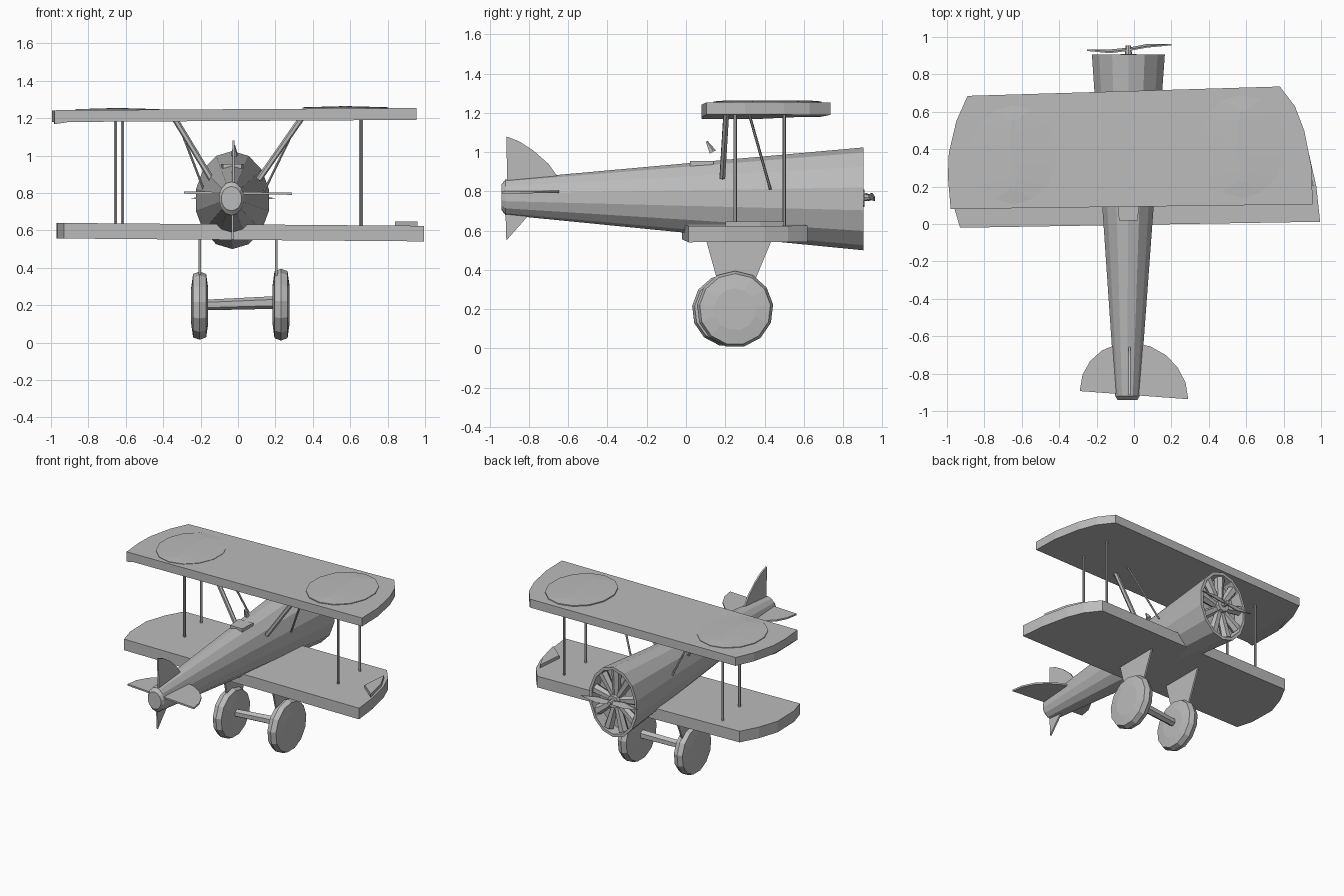
import bpy, bmesh
from math import cos, sin, pi
from mathutils import Vector, Matrix

if "Cube" in bpy.data.objects:
    bpy.data.objects.remove(bpy.data.objects["Cube"])

GREY = (0.5, 0.5, 0.5, 1)
mat = bpy.data.materials.new("plain grey")
mat.use_nodes = True
mat.diffuse_color = GREY
mat.node_tree.nodes["Principled BSDF"].inputs["Base Color"].default_value = GREY


def finish(name, bm):
    bmesh.ops.recalc_face_normals(bm, faces=bm.faces[:])
    me = bpy.data.meshes.new(name)
    bm.to_mesh(me)
    bm.free()
    me.materials.append(mat)
    ob = bpy.data.objects.new(name, me)
    bpy.context.collection.objects.link(ob)
    return ob


def prism(name, points, shift):
    """Flat outline extruded along a vector."""
    bm = bmesh.new()
    face = bm.faces.new([bm.verts.new(p) for p in points])
    out = bmesh.ops.extrude_face_region(bm, geom=[face])["geom"]
    bmesh.ops.translate(bm, vec=shift, verts=[v for v in out if isinstance(v, bmesh.types.BMVert)])
    return finish(name, bm)


def rod(name, a, b, r1, r2=None, sides=6, flat=1.0):
    """Straight tapered bar from a to b."""
    a, b = Vector(a), Vector(b)
    d = b - a
    turn = d.to_track_quat('Z', 'Y').to_matrix().to_4x4()
    bm = bmesh.new()
    bmesh.ops.create_cone(bm, cap_ends=True, segments=sides, radius1=r1,
                          radius2=r1 if r2 is None else r2, depth=d.length,
                          matrix=Matrix.Translation((a + b) / 2) @ turn @ Matrix.Diagonal((flat, 1, 1, 1)))
    return finish(name, bm)


def loft(name, rings, sides, place):
    """Rings of (position, centre_u, centre_v, radius_u, radius_v), joined and capped."""
    bm = bmesh.new()
    loops = []
    for t, cu, cv, ru, rv in rings:
        loops.append([bm.verts.new(place(t, cu + ru * sin(2 * pi * i / sides), cv + rv * cos(2 * pi * i / sides)))
                      for i in range(sides)])
    for p, q in zip(loops, loops[1:]):
        for i in range(sides):
            j = (i + 1) % sides
            bm.faces.new((p[i], p[j], q[j], q[i]))
    bm.faces.new(loops[0])
    bm.faces.new(loops[-1])
    return finish(name, bm)


# Fuselage with a hollow nose cowling
loft("fuselage", [(-0.94, -0.035, 0.77, 0.055, 0.065),
                  (-0.92, -0.035, 0.77, 0.067, 0.09),
                  (0.905, -0.03, 0.762, 0.2, 0.262),
                  (0.905, -0.03, 0.762, 0.18, 0.24),
                  (0.82, -0.03, 0.762, 0.175, 0.235)],
     14, lambda t, u, v: (u, t, v))

# Radial engine: crankcase and nine cylinders
rod("engine_hub", (-0.03, 0.81, 0.765), (-0.03, 0.91, 0.765), 0.055, 0.045, 10)
for k in range(9):
    a = 2 * pi * k / 9
    rod("engine_cylinder", (-0.03, 0.865, 0.765),
        (-0.03 + 0.175 * sin(a), 0.865, 0.765 + 0.23 * cos(a)), 0.022, 0.036)

# Propeller
rod("propeller_shaft", (-0.03, 0.9, 0.77), (-0.03, 0.955, 0.77), 0.02, 0.014, 8)
for tip, y in ((-0.25, 0.925), (0.2, 0.955)):
    s = 1 if tip > 0 else -1
    prism("propeller_blade", [(-0.03, 0.935, 0.76), (-0.03 + s * 0.1, y, 0.752), (tip, y, 0.772),
                              (-0.03 + s * 0.1, y - 0.012, 0.792), (-0.03, 0.925, 0.782)], (0, 0.008, 0))


# Wings: a slightly skewed pair of slabs with rounded tips
def wing(name, outline, z, slope, thick):
    return prism(name, [(x, y, z + slope * x) for x, y in outline], (0, 0, thick))


wing("upper_wing", [(-0.98, 0.08), (0.955, 0.105), (0.95, 0.3), (0.91, 0.5), (0.86, 0.63), (0.78, 0.735),
                    (-0.89, 0.685), (-0.95, 0.55), (-0.99, 0.38), (-0.995, 0.25)], 1.185, 0.006, 0.063)
wing("lower_wing", [(-0.93, -0.02), (0.995, 0.012), (0.975, 0.2), (0.93, 0.4), (0.88, 0.52), (0.8, 0.62),
                    (-0.85, 0.58), (-0.92, 0.45), (-0.97, 0.3), (-0.965, 0.1)], 0.549, -0.008, 0.083)

# Drooping and raised wing tips
prism("upper_tip", [(-0.98, 0.08, 1.168), (-0.9, 0.09, 1.18), (-0.9, 0.6, 1.18), (-0.985, 0.35, 1.168)], (0, 0, 0.03))
prism("lower_tip", [(0.84, 0.3, 0.62), (0.96, 0.2, 0.62), (0.92, 0.38, 0.62), (0.86, 0.5, 0.62)], (0, 0, 0.028))

# Shallow discs on the upper wing
for x, y, z, rx, ry in ((-0.645, 0.37, 1.236, 0.23, 0.265), (0.575, 0.415, 1.246, 0.235, 0.275)):
    loft("wing_disc", [(z, x, y, rx, ry), (z + 0.012, x, y, rx, ry), (z + 0.018, x, y, 0.02, 0.2)],
         14, lambda t, u, v: (u, v, t))

# Struts between the wings
for x0, x1 in ((-0.618, -0.655), (0.655, 0.66)):
    for x, y in ((x0, 0.25), (x1, 0.5)):
        rod("wing_strut", (x, y, 0.6), (x, y, 1.2), 0.009)

# Struts from fuselage to upper wing
for s in (-1, 1):
    rod("cabane_strut_rear", (s * 0.125 - 0.015, 0.185, 0.87), (s * 0.34, 0.205, 1.2), 0.016)
    rod("cabane_strut_front", (s * 0.16 - 0.02, 0.43, 0.81), (s * 0.33, 0.32, 1.2), 0.007)

# Small sight above the cockpit
rod("cockpit_sight", (-0.02, 0.135, 1.0), (-0.02, 0.105, 1.055), 0.02, 0.005, 5)
prism("cockpit_rim", [(-0.08, 0.02, 0.9), (0.02, 0.02, 0.9), (0.03, 0.14, 0.9), (-0.09, 0.14, 0.9)], (0, 0, 0.055))

# Tail surfaces
fan = [(0.29 * cos(pi * i / 10), 0.28 * sin(pi * i / 10)) for i in range(11)]
prism("tailplane", [(x, -0.915 + y - 0.075 * x, 0.793 - 0.01 * x) for x, y in fan], (0, 0, 0.012))
fin = [(-0.91, 0.82), (-0.915, 1.08), (-0.85, 1.055), (-0.78, 1.01), (-0.7, 0.94), (-0.65, 0.87), (-0.65, 0.82)]
prism("tail_fin", [(-0.03, y, z) for y, z in fin], (0.012, 0, 0))
prism("tail_skid", [(-0.035, y, z) for y, z in ((-0.92, 0.72), (-0.915, 0.55), (-0.8, 0.68), (-0.8, 0.72))], (0.012, 0, 0))

# Landing gear: wheels, plate legs and axle
for x, y, z, r in ((-0.205, 0.215, 0.195, 0.185), (0.23, 0.25, 0.2, 0.195)):
    loft("wheel", [(x - 0.045, y, z, r * 0.55, r * 0.55), (x - 0.035, y, z, r * 0.93, r * 0.93),
                   (x, y, z, r, r), (x + 0.035, y, z, r * 0.93, r * 0.93), (x + 0.045, y, z, r * 0.55, r * 0.55)],
         13, lambda t, u, v: (t, u, v))
for x, dx in ((-0.21, 0.012), (0.198, 0.012)):
    prism("gear_leg", [(x, 0.1, 0.56), (x, 0.44, 0.56), (x, 0.29, 0.2), (x, 0.2, 0.2)], (dx, 0, 0))
rod("axle", (-0.2, 0.215, 0.2), (0.22, 0.25, 0.215), 0.028, 0.034, 6)
